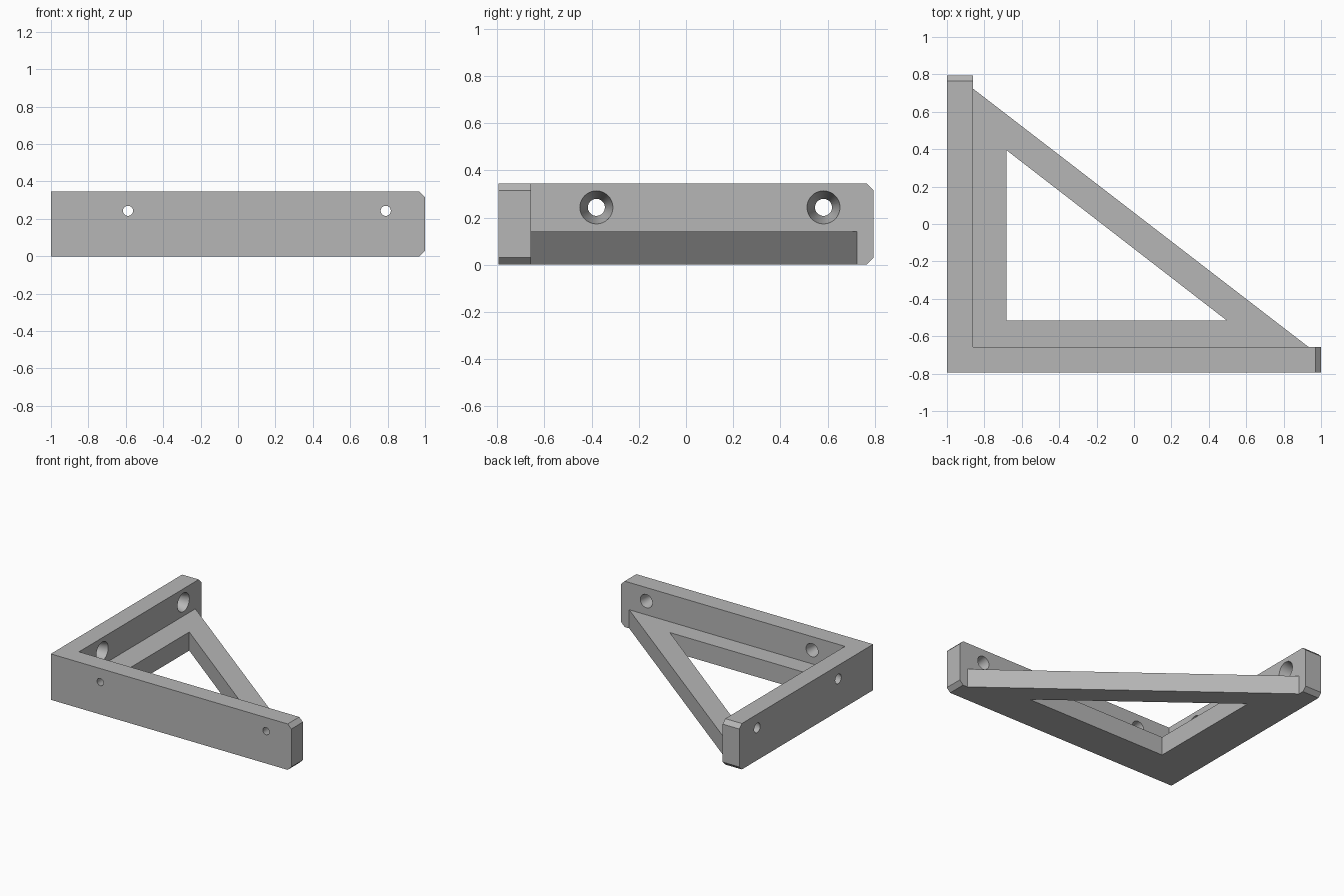
import bpy, bmesh, math
from mathutils import Matrix, Vector

if "Cube" in bpy.data.objects:
    bpy.data.objects.remove(bpy.data.objects["Cube"])

X, Y, H, T = 1.0, 0.795, 0.345, 0.138   # half sizes, wall height and thickness
CH = 0.03                               # end chamfer
BRACE_H = 0.14
HOLE_Z = 0.243

grey = bpy.data.materials.new("grey plastic")
grey.use_nodes = True
grey.diffuse_color = (0.47, 0.47, 0.47, 1)
grey.node_tree.nodes["Principled BSDF"].inputs["Base Color"].default_value = (0.47, 0.47, 0.47, 1)


def make(name, bm):
    bmesh.ops.recalc_face_normals(bm, faces=bm.faces)
    mesh = bpy.data.meshes.new(name)
    bm.to_mesh(mesh)
    bm.free()
    mesh.materials.append(grey)
    ob = bpy.data.objects.new(name, mesh)
    bpy.context.collection.objects.link(ob)
    return ob


def extrude(bm, faces, vec):
    new = bmesh.ops.extrude_face_region(bm, geom=faces)["geom"]
    bmesh.ops.translate(bm, verts=[g for g in new if isinstance(g, bmesh.types.BMVert)], vec=vec)


def wall(name, length, place, thickness_vec):
    # side profile with both corners of the far end chamfered
    profile = [(0, 0), (length - CH, 0), (length, CH), (length, H - CH), (length - CH, H), (0, H)]
    bm = bmesh.new()
    face = bm.faces.new([bm.verts.new(place(u, z)) for u, z in profile])
    extrude(bm, [face], thickness_vec)
    return make(name, bm)


def brace():
    # open triangle, its outer edge sunk slightly into the walls
    bm = bmesh.new()
    outer = [bm.verts.new((x, y, 0)) for x, y in ((-0.895, -0.685), (0.969, -0.685), (-0.895, 0.75))]
    inner = [bm.verts.new((x, y, 0)) for x, y in ((-0.682, -0.515), (0.495, -0.515), (-0.682, 0.395))]
    faces = []
    for i in range(3):
        j = (i + 1) % 3
        faces.append(bm.faces.new((outer[i], outer[j], inner[j], inner[i])))
    extrude(bm, faces, (0, 0, BRACE_H))
    return make("diagonal_brace", bm)


def hole(name, start, direction, r_small, r_big):
    # tapered screw hole, wide on the inner face; overshoots both faces
    over = 0.02
    grow = (r_big - r_small) / T * over
    d = Vector(direction)
    centre = Vector(start) + d * T / 2
    rot = d.to_track_quat('Z', 'Y').to_matrix().to_4x4()
    bm = bmesh.new()
    bmesh.ops.create_cone(bm, cap_ends=True, segments=48, radius1=r_small - grow,
                          radius2=r_big + grow, depth=T + 2 * over,
                          matrix=Matrix.Translation(centre) @ rot)
    ob = make(name, bm)
    ob.hide_render = True
    return ob


def combine(body, other, operation):
    mod = body.modifiers.new(other.name, 'BOOLEAN')
    mod.operation = operation
    mod.solver = 'EXACT'
    mod.object = other
    bpy.context.view_layer.objects.active = body
    bpy.ops.object.modifier_apply(modifier=mod.name)
    bpy.data.objects.remove(other)


# Two walls and the brace joined in one piece
bracket = wall("corner_bracket", 2 * X, lambda u, z: (u - X, -Y, z), (0, T, 0))
side = wall("side_wall", 2 * Y, lambda u, z: (-X, u - Y, z), (T, 0, 0))
combine(bracket, side, 'UNION')
combine(bracket, brace(), 'UNION')

# Screw holes
for x in (-0.588, 0.79):
    combine(bracket, hole("front_hole", (x, -Y, HOLE_Z), (0, 1, 0), 0.027, 0.05), 'DIFFERENCE')
for y in (-0.38, 0.583):
    combine(bracket, hole("side_hole", (-X, y, HOLE_Z), (1, 0, 0), 0.036, 0.07), 'DIFFERENCE')

# Smooth the hole walls, keep the edges crisp
bpy.ops.object.select_all(action='DESELECT')
bracket.select_set(True)
bpy.context.view_layer.objects.active = bracket
bpy.ops.object.shade_smooth_by_angle(angle=math.radians(30))
